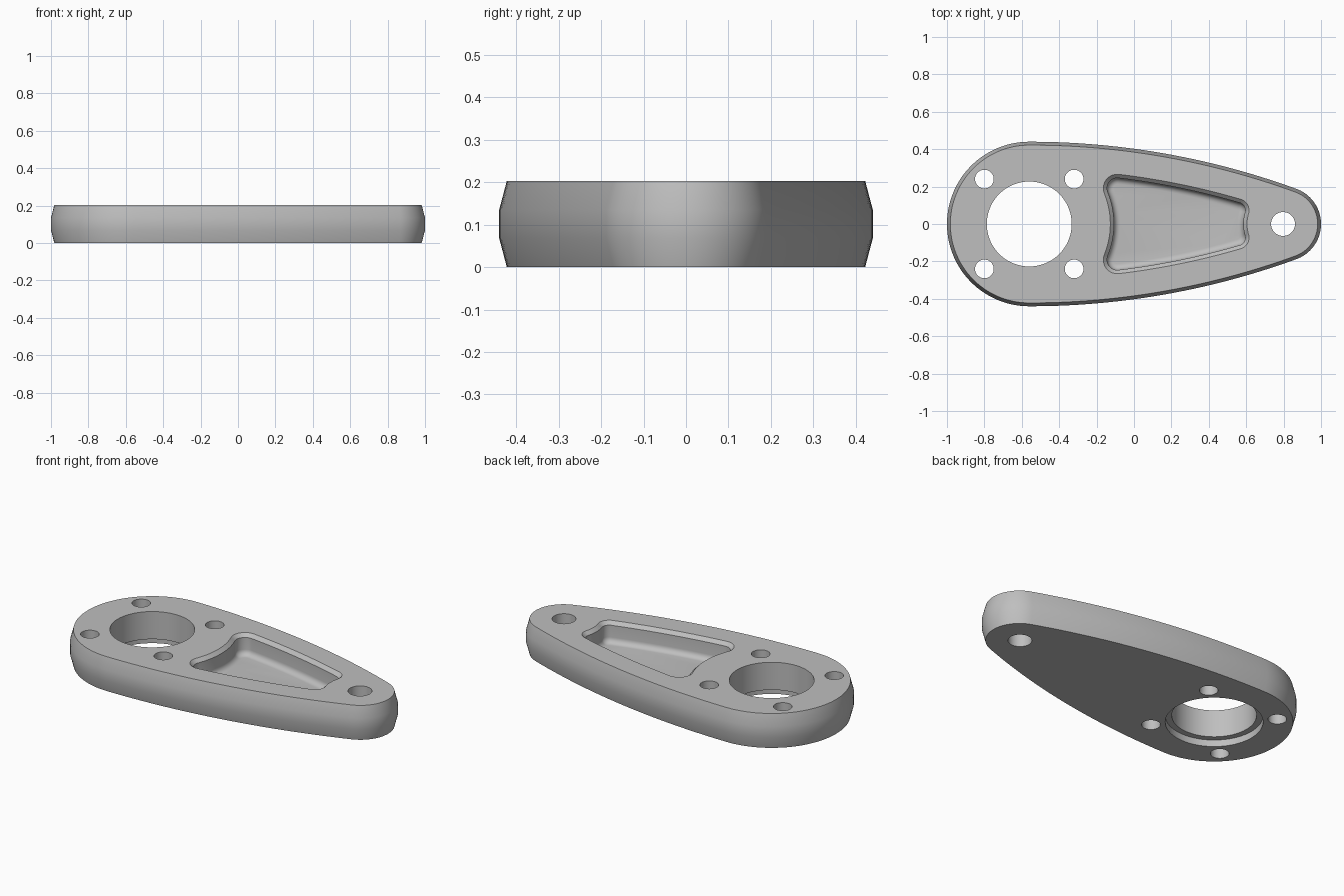
import bpy, bmesh
from math import sin, cos, atan2, hypot, pi, tau

if "Cube" in bpy.data.objects:
    bpy.data.objects.remove(bpy.data.objects["Cube"])

H = 0.203                # plate thickness
BIG, SMALL = -0.56, 0.8  # x of the two end centres
R_BIG, R_SMALL, R_SIDE = 0.44, 0.2, 4.173
SIDE = (BIG, R_BIG - R_SIDE)  # centre of the long side arc

grey = bpy.data.materials.new("machined_grey")
grey.use_nodes = True
grey.diffuse_color = (0.52, 0.52, 0.52, 1)
grey.node_tree.nodes["Principled BSDF"].inputs["Base Color"].default_value = grey.diffuse_color


def arc(c, r, a0, a1, n):
    return [(c[0] + r * cos(a0 + (a1 - a0) * i / n),
             c[1] + r * sin(a0 + (a1 - a0) * i / n)) for i in range(n + 1)]


def direction(a, b):
    return atan2(b[1] - a[1], b[0] - a[0])


def mirrored(arcs):
    """Join tangent arcs of the +y half and mirror them into a closed loop."""
    half = arcs[0] + [p for a in arcs[1:] for p in a[1:]]
    return half + [(x, -y) for x, y in reversed(half[1:-1])]


def loft(name, rings):
    """Closed solid through a list of (outline, z)."""
    bm = bmesh.new()
    loops = [[bm.verts.new((x, y, z)) for x, y in pts] for pts, z in rings]
    n = len(loops[0])
    for a, b in zip(loops, loops[1:]):
        for i in range(n):
            j = (i + 1) % n
            bm.faces.new((a[i], a[j], b[j], b[i]))
    bm.faces.new(loops[0][::-1])
    bm.faces.new(loops[-1])
    bmesh.ops.recalc_face_normals(bm, faces=bm.faces)
    mesh = bpy.data.meshes.new(name)
    bm.to_mesh(mesh)
    bm.free()
    mesh.materials.append(grey)
    obj = bpy.data.objects.new(name, mesh)
    bpy.context.collection.objects.link(obj)
    return obj


def plate_outline(d):
    """Teardrop outline moved inward by d."""
    tip = direction(SIDE, (SMALL, 0))
    return mirrored([arc((BIG, 0), R_BIG - d, pi, pi / 2, 28),
                     arc(SIDE, R_SIDE - d, pi / 2, tip, 28),
                     arc((SMALL, 0), R_SMALL - d, tip, 0, 20)])


def pocket_outline(d):
    """Pocket outline, concentric with the ends and the sides, moved inward by d."""
    big, small = (BIG, 0), (SMALL, 0)
    a, b = (-0.089, 0.191), (0.553, 0.073)  # corner centres
    ra, rb = 0.075, 0.062
    r1 = hypot(a[0] - BIG, a[1]) - ra
    r2 = hypot(b[0] - SMALL, b[1]) - rb
    r3 = hypot(a[0] - SIDE[0], a[1] - SIDE[1]) + ra
    ta, tb = direction(SIDE, a), direction(SIDE, b)
    return mirrored([arc(big, r1 + d, 0, direction(big, a), 12),
                     arc(a, ra - d, direction(big, a) + pi, ta, 14),
                     arc(SIDE, r3 - d, ta, tb, 14),
                     arc(b, rb - d, tb, direction(b, small), 12),
                     arc(small, r2 + d, direction(small, b), pi, 8)])


def hole(name, x, y, steps, n=40):
    return loft(name, [(arc((x, y), r, 0, tau, n)[:-1], z) for r, z in steps])


# Plate with gently tapered upper and lower edges
plate = loft("arm_plate", [(plate_outline(d), z) for d, z in
                           ((0.018, 0), (0, 0.068), (0, 0.135), (0.018, H))])

# Main bore with a counterbore below
cutters = [hole("bore_cutter", BIG, 0,
                ((0.262, -0.1), (0.262, 0.04), (0.227, 0.04), (0.227, 0.3)), 72)]

# Four bolt holes and the tip hole
for sx in (-1, 1):
    for sy in (-1, 1):
        cutters.append(hole("bolt_hole_cutter", BIG + sx * 0.24, sy * 0.24,
                            ((0.05, -0.1), (0.05, 0.3))))
cutters.append(hole("tip_hole_cutter", SMALL - 0.003, 0, ((0.064, -0.1), (0.064, 0.3))))

# Pocket: chamfered rim, upright wall, rounded floor edge
FLOOR, FILLET = 0.08, 0.033
rings = [(-0.02, H + 0.02), (0.02, H - 0.02)]
for i in range(7):
    t = i / 6 * pi / 2
    rings.append((0.02 + FILLET * (1 - cos(t)), FLOOR + FILLET * (1 - sin(t))))
cutters.append(loft("pocket_cutter", [(pocket_outline(d), z) for d, z in rings]))

# Cut everything out of the plate
bpy.ops.object.select_all(action='DESELECT')
bpy.context.view_layer.objects.active = plate
plate.select_set(True)
for cutter in cutters:
    cutter.hide_render = True
    mod = plate.modifiers.new("cut", 'BOOLEAN')
    mod.operation, mod.solver, mod.object = 'DIFFERENCE', 'EXACT', cutter
    bpy.ops.object.modifier_apply(modifier=mod.name)
    bpy.data.objects.remove(cutter)

bpy.ops.object.shade_smooth_by_angle(angle=pi / 6)
